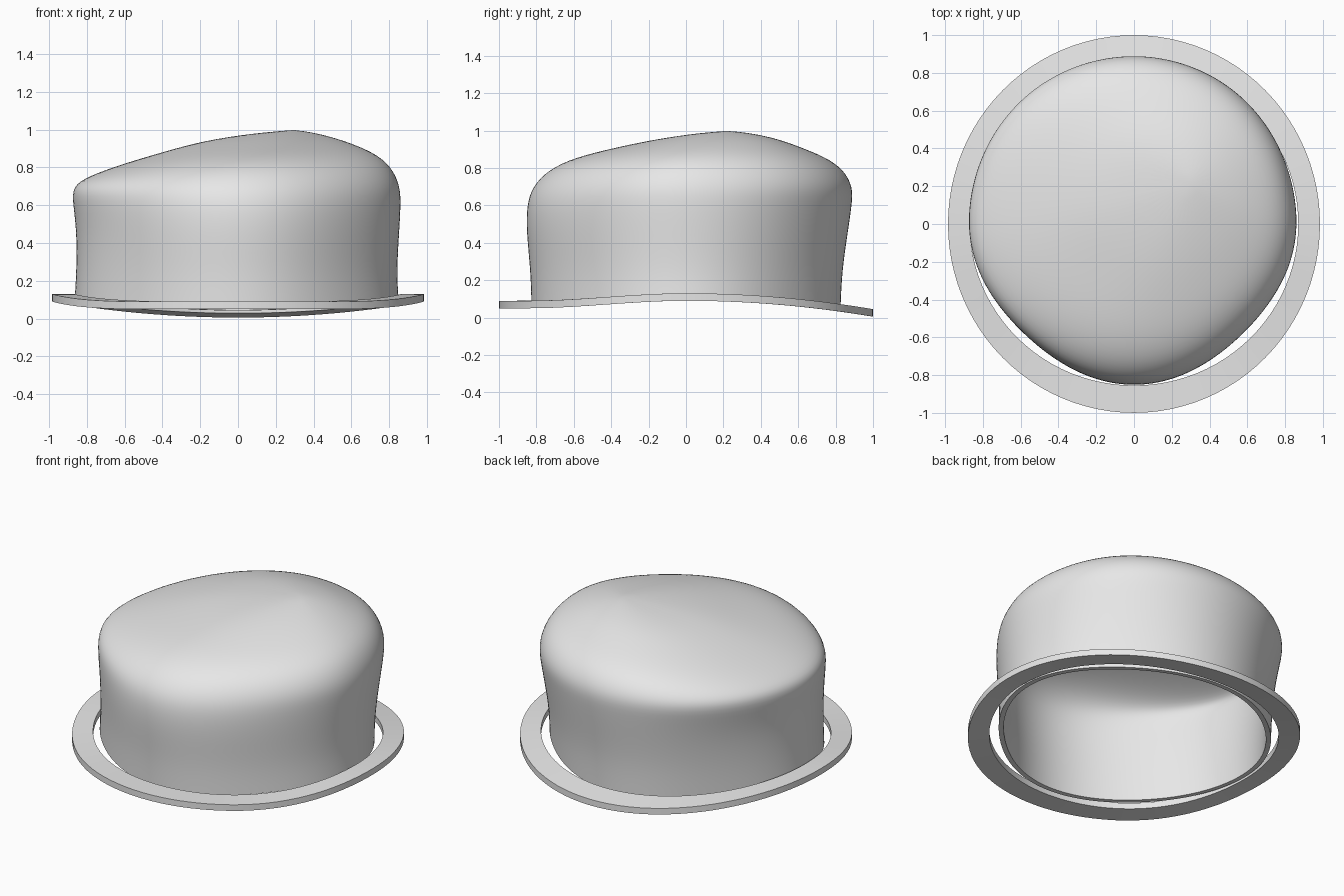
import bpy, bmesh
from math import sin, cos, pi

if "Cube" in bpy.data.objects:
    bpy.data.objects.remove(bpy.data.objects["Cube"], do_unlink=True)

grey = bpy.data.materials.new("light grey felt")
grey.use_nodes = True
grey.diffuse_color = (0.8, 0.8, 0.8, 1)
grey.node_tree.nodes["Principled BSDF"].inputs["Base Color"].default_value = (0.8, 0.8, 0.8, 1)


def make_object(name, bm):
    bmesh.ops.recalc_face_normals(bm, faces=bm.faces)
    mesh = bpy.data.meshes.new(name)
    bm.to_mesh(mesh)
    bm.free()
    mesh.materials.append(grey)
    obj = bpy.data.objects.new(name, mesh)
    bpy.context.collection.objects.link(obj)
    bpy.ops.object.select_all(action='DESELECT')
    obj.select_set(True)
    bpy.context.view_layer.objects.active = obj
    return obj


def add_ring(bm, point, count):
    return [bm.verts.new(point(2 * pi * i / count)) for i in range(count)]


def bridge(bm, a, b):
    n = len(a)
    for i in range(n):
        j = (i + 1) % n
        bm.faces.new((a[i], a[j], b[j], b[i]))


def brim_height(y):
    """Underside of the brim: high at the sides, dipping to front and back."""
    if y > 0:
        return 0.09 - 0.085 * y * y
    t = min(-y / 0.85, 1)
    return 0.09 - 0.04 * t * t * (3 - 2 * t)


# Brim: a thin, gently warped flat ring
bm = bmesh.new()
OUTER, INNER = (0.985, 1.0), (0.87, 0.855)
section = [(OUTER, 0), (OUTER, 0.04), (INNER, 0.04), (INNER, 0)]
rings = []
for (rx, ry), lift in section:
    rings.append(add_ring(bm, lambda a: (rx * cos(a), ry * sin(a),
                                         brim_height(ry * sin(a)) + lift), 96))
for k in range(4):
    bridge(bm, rings[k], rings[(k + 1) % 4])
make_object("brim", bm)
bpy.ops.object.shade_smooth_by_angle(angle=0.6)

# Crown: wall radii and top heights towards left, right, back and front
WALL_Z = [0.0, 0.25, 0.45, 0.6, 0.7]
WALL_R = [(0.855, 0.87, 0.83, 0.83), (0.845, 0.86, 0.838, 0.835),
          (0.857, 0.858, 0.868, 0.857), (0.866, 0.876, 0.89, 0.857),
          (0.863, 0.885, 0.897, 0.825)]
TOP_T = [0.08, 0.22, 0.42, 0.6, 0.8]
TOP_Z = [(0.80, 0.755, 0.795, 0.79), (0.868, 0.815, 0.858, 0.857),
         (0.918, 0.885, 0.912, 0.907), (0.953, 0.943, 0.956, 0.947),
         (0.982, 0.978, 0.985, 0.98)]
PEAK = (0.3, 0.22, 1.0)


def blend(values, a):
    left, right, back, front = values
    c, s = cos(a), sin(a)
    return c * c * (left if c > 0 else right) + s * s * (back if s > 0 else front)


def wall_point(level, a):
    # the plan is slightly diamond shaped, except the upper back
    high = level / (len(WALL_Z) - 1)
    pinch = 0.045 if sin(a) < 0 else 0.045 - 0.055 * high
    r = blend(WALL_R[level], a) * (1 - pinch * sin(2 * a) ** 2)
    x, y = r * cos(a), r * sin(a)
    z = WALL_Z[level] if level else brim_height(y) + 0.01
    return x, y, z


def top_point(level, a):
    x, y, _ = wall_point(len(WALL_Z) - 1, a)
    t = TOP_T[level]
    return x + (PEAK[0] - x) * t, y + (PEAK[1] - y) * t, blend(TOP_Z[level], a)


bm = bmesh.new()
SIDES = 40
rings = [add_ring(bm, lambda a: wall_point(k, a), SIDES) for k in range(len(WALL_Z))]
rings += [add_ring(bm, lambda a: top_point(k, a), SIDES) for k in range(len(TOP_T))]
for lower, upper in zip(rings, rings[1:]):
    bridge(bm, lower, upper)
peak = bm.verts.new(PEAK)
for i in range(SIDES):
    bm.faces.new((rings[-1][i], rings[-1][(i + 1) % SIDES], peak))
crown = make_object("crown", bm)

# Smooth the crown and give it an inner lining
subdivide = crown.modifiers.new("Smooth", 'SUBSURF')
subdivide.levels = subdivide.render_levels = 2
shell = crown.modifiers.new("Shell", 'SOLIDIFY')
shell.thickness = 0.03
shell.offset = -1
bpy.ops.object.modifier_apply(modifier="Smooth")
bpy.ops.object.modifier_apply(modifier="Shell")
bpy.ops.object.shade_smooth_by_angle(angle=0.8)
